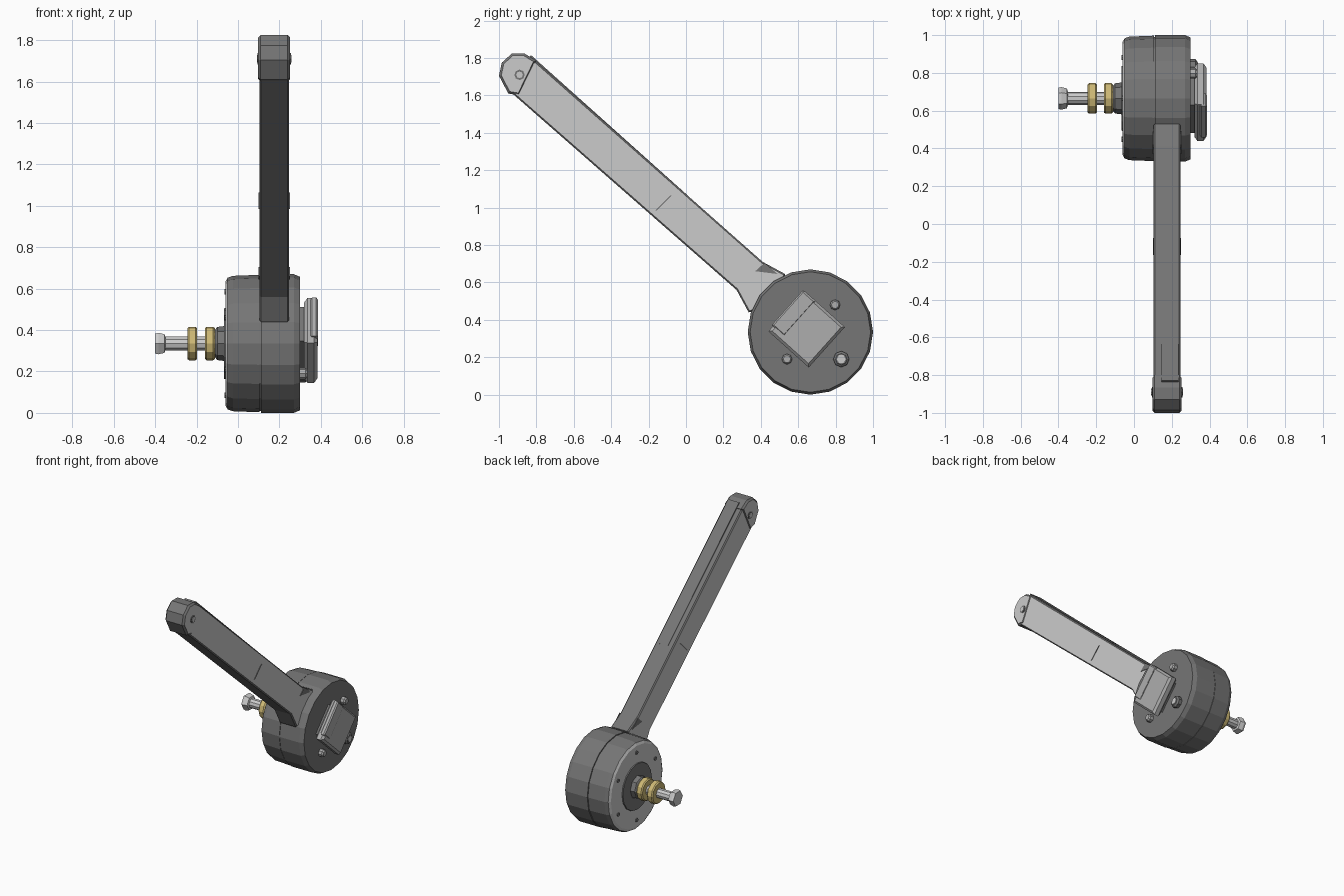
import bpy, bmesh, math
from mathutils import Vector

if "Cube" in bpy.data.objects:
    bpy.data.objects.remove(bpy.data.objects["Cube"], do_unlink=True)


def material(name, rgb):
    m = bpy.data.materials.new(name)
    m.use_nodes = True
    m.diffuse_color = (*rgb, 1)
    m.node_tree.nodes["Principled BSDF"].inputs["Base Color"].default_value = (*rgb, 1)
    return m


DARK = material("dark grey", (0.18, 0.18, 0.18))
LIGHT = material("light grey", (0.6, 0.6, 0.6))
MID = material("mid grey", (0.42, 0.42, 0.42))
GOLD = material("brass", (0.62, 0.49, 0.18))

HUB_Y, HUB_Z = 0.665, 0.335
ALONG = Vector((0, 0.745, -0.667))   # down the handle
ACROSS = Vector((0, 0.667, 0.745))   # toward the handle's upper edge


def finish(name, bm, mats, rule=None):
    """Turn a bmesh into an object; rule picks the material of a face."""
    bmesh.ops.recalc_face_normals(bm, faces=bm.faces)
    bm.normal_update()
    for f in bm.faces:
        f.material_index = rule(f) if rule else 0
    mesh = bpy.data.meshes.new(name)
    bm.to_mesh(mesh)
    bm.free()
    for m in mats:
        mesh.materials.append(m)
    ob = bpy.data.objects.new(name, mesh)
    bpy.context.collection.objects.link(ob)
    return ob


def lathe(name, profile, mats, sides=20, y=HUB_Y, z=HUB_Z, rule=None):
    """Solid of revolution about an x-axis line, from (x, radius) pairs."""
    bm = bmesh.new()
    rings = []
    for x, r in profile:
        rings.append([bm.verts.new((x, y + r * math.cos(a), z + r * math.sin(a)))
                      for a in (math.tau * i / sides for i in range(sides))])
    for a, b in zip(rings, rings[1:]):
        for i in range(sides):
            j = (i + 1) % sides
            bm.faces.new((a[i], a[j], b[j], b[i]))
    bm.faces.new(rings[0])
    bm.faces.new(rings[-1])
    return finish(name, bm, mats, rule)


def slab(name, outline, x0, x1, mats, bevel=0.0, rule=None):
    """Extrude a (y, z) outline between two x values, with chamfered rims."""
    bm = bmesh.new()
    base = bm.faces.new([bm.verts.new((x0, y, z)) for y, z in outline])
    top = bmesh.ops.extrude_face_region(bm, geom=[base])["geom"]
    moved = [v for v in top if isinstance(v, bmesh.types.BMVert)]
    bmesh.ops.translate(bm, verts=moved, vec=(x1 - x0, 0, 0))
    if bevel:
        rims = [e for e in bm.edges if abs(e.verts[0].co.x - e.verts[1].co.x) < 1e-5]
        bmesh.ops.bevel(bm, geom=rims, offset=bevel, segments=1, affect='EDGES')
    return finish(name, bm, mats, rule)


def turned_rect(y, z, length, width):
    """Outline of a rectangle lined up with the handle."""
    c = Vector((0, y, z))
    pts = [c + ALONG * length / 2 * a + ACROSS * width / 2 * b
           for a, b in ((-1, -1), (1, -1), (1, 1), (-1, 1))]
    return [(p.y, p.z) for p in pts]


def side_light(f):
    return 1 if abs(f.normal.x) > 0.9 else 0


# Drum: two shells meeting at a seam, pale end cover on the shaft side
lathe("drum_left_shell", [(-0.06, 0.30), (-0.05, 0.318), (-0.025, 0.327), (0.105, 0.332)],
      [DARK, LIGHT], rule=lambda f: 1 if f.normal.x < -0.8 else 0)
lathe("drum_seam", [(0.1, 0.326), (0.115, 0.326)], [DARK])
lathe("drum_right_shell", [(0.11, 0.335), (0.27, 0.335), (0.30, 0.322)], [DARK])
lathe("shaft_side_disc", [(-0.067, 0.17), (-0.05, 0.175)], [DARK], 16)
for i in range(6):
    a = math.tau * (i + 0.5) / 6
    lathe("cover_screw", [(-0.066, 0.014), (-0.055, 0.014)], [DARK], 8,
          HUB_Y + 0.25 * math.cos(a), HUB_Z + 0.25 * math.sin(a))

# Shaft with hub, brass collars and faceted tip
lathe("shaft_hub", [(-0.115, 0.062), (-0.10, 0.08), (-0.06, 0.085)], [DARK], 8)
lathe("shaft", [(-0.37, 0.035), (-0.06, 0.035)], [LIGHT], 10)
for x in (-0.245, -0.16):
    lathe("brass_collar", [(x, 0.074), (x + 0.008, 0.081), (x + 0.04, 0.081), (x + 0.048, 0.074)],
          [GOLD], 12)
lathe("shaft_tip", [(-0.40, 0.056), (-0.385, 0.06), (-0.355, 0.052), (-0.35, 0.035)], [LIGHT], 6)

# Handle: dark edges and pale broad sides, flared where it joins the drum
handle_outline = [(-0.94, 1.62), (0.27, 0.56), (0.335, 0.44), (0.50, 0.48),
                  (0.53, 0.645), (0.41, 0.71), (-0.80, 1.78), (-0.88, 1.79)]
slab("handle", handle_outline, 0.103, 0.247, [DARK, LIGHT], 0.008, side_light)
tip_outline = [(-0.80, 1.785), (-0.865, 1.825), (-0.93, 1.825), (-0.985, 1.775),
               (-1.0, 1.705), (-0.95, 1.61), (-0.89, 1.60)]
slab("handle_tip", tip_outline, 0.097, 0.252, [DARK, LIGHT], 0.012, side_light)

# Raised strip along the outer half of the handle's upper edge
strip_mid = Vector((0, -0.415, 1.437))
strip = turned_rect(strip_mid.y, strip_mid.z, 1.12, 0.012)
slab("handle_top_strip", strip, 0.145, 0.235, [DARK])

# Fasteners and seam marks on both broad sides of the handle
for x, out in ((0.247, 1), (0.103, -1)):
    lathe("tip_screw_ring", [(x, 0.028), (x + 0.009 * out, 0.028)], [DARK], 8, -0.89, 1.71)
    lathe("tip_screw", [(x, 0.018), (x + 0.012 * out, 0.018)], [LIGHT], 8, -0.89, 1.71)
    slab("seam_mark", [(-0.165, 0.985), (-0.155, 0.985), (-0.075, 1.065), (-0.085, 1.065)],
         x, x + 0.003 * out, [DARK])
    slab("joint_gusset", [(0.37, 0.66), (0.49, 0.645), (0.42, 0.705)],
         x, x + 0.004 * out, [DARK])

# Mounting block on the outer face of the drum
slab("block_foot", turned_rect(0.645, 0.35, 0.24, 0.22), 0.29, 0.335, [DARK])
slab("block", turned_rect(0.645, 0.35, 0.29, 0.29), 0.32, 0.383, [MID], 0.015)
slab("block_groove", turned_rect(0.60, 0.41, 0.012, 0.20), 0.382, 0.385, [DARK])
slab("block_lip", turned_rect(0.575, 0.435, 0.09, 0.25), 0.35, 0.386, [MID], 0.008)

# Screws and radial ribs around the block
for y, z, r, m in ((0.797, 0.48, 0.028, MID), (0.54, 0.19, 0.028, MID), (0.83, 0.19, 0.043, DARK)):
    lathe("face_screw", [(0.295, r), (0.325, r), (0.335, r * 0.7)], [m], 8, y, z)
lathe("face_screw_core", [(0.33, 0.024), (0.338, 0.024)], [LIGHT], 6, 0.83, 0.19)
